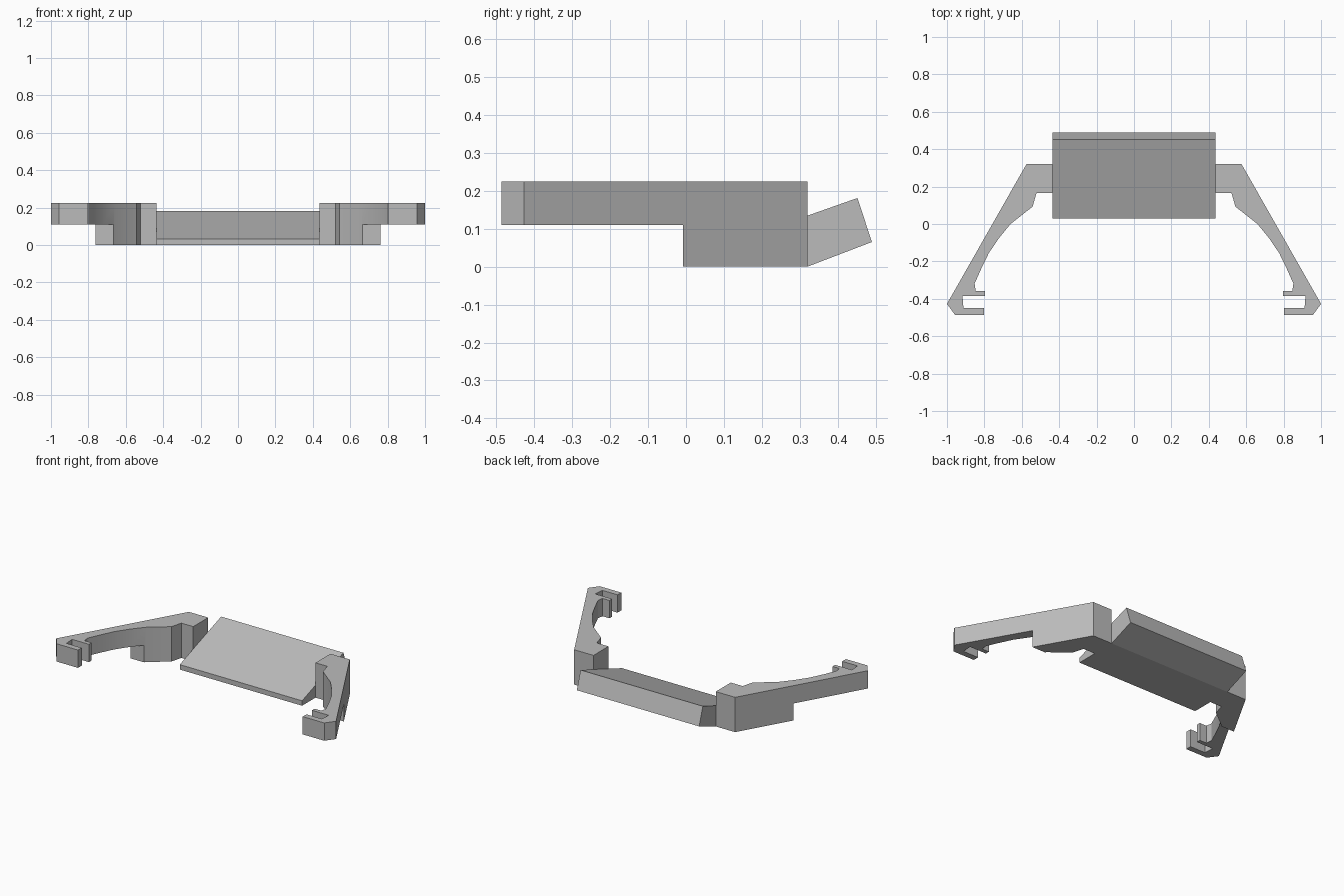
import bpy, bmesh
from mathutils import Matrix, Vector

cube = bpy.data.objects.get("Cube")
if cube:
    bpy.data.objects.remove(cube, do_unlink=True)

grey = bpy.data.materials.new("plain grey")
grey.use_nodes = True
GREY = (0.5, 0.5, 0.5, 1)
grey.diffuse_color = GREY
grey.node_tree.nodes["Principled BSDF"].inputs["Base Color"].default_value = GREY


def extrude(name, points, direction):
    """Closed prism from a flat outline."""
    bm = bmesh.new()
    face = bm.faces.new([bm.verts.new(p) for p in points])
    result = bmesh.ops.extrude_face_region(bm, geom=[face])
    moved = [v for v in result["geom"] if isinstance(v, bmesh.types.BMVert)]
    bmesh.ops.translate(bm, vec=Vector(direction), verts=moved)
    bmesh.ops.recalc_face_normals(bm, faces=bm.faces)
    mesh = bpy.data.meshes.new(name)
    bm.to_mesh(mesh)
    bm.free()
    mesh.materials.append(grey)
    obj = bpy.data.objects.new(name, mesh)
    bpy.context.collection.objects.link(obj)
    return obj


def activate(obj):
    bpy.ops.object.select_all(action='DESELECT')
    obj.select_set(True)
    bpy.context.view_layer.objects.active = obj


# Sloped centre plate: side profile (y, z) swept across x
HALF = 0.437
profile = [(0.03, 0), (0.32, 0), (0.49, 0.065), (0.452, 0.181), (0.03, 0.032)]
extrude("centre_plate", [(-HALF, y, z) for y, z in profile], (2 * HALF, 0, 0))

# Arm outline seen from above: root, outer edge, hooked tip, curved inner edge
outline = [
    (0.437, 0.32), (0.575, 0.32), (1, -0.427), (0.957, -0.486),
    (0.803, -0.486), (0.803, -0.448), (0.912, -0.448), (0.917, -0.384),
    (0.797, -0.384), (0.797, -0.357), (0.847, -0.357), (0.852, -0.318),
    (0.815, -0.235), (0.776, -0.155), (0.72, -0.073), (0.66, 0),
    (0.542, 0.093), (0.521, 0.167), (0.437, 0.167),
]
TOP, STEP, STEP_Y = 0.225, 0.11, -0.008

for name, side in (("left_arm", 1), ("right_arm", -1)):
    arm = extrude(name, [(side * x, y, 0) for x, y in outline], (0, 0, TOP))

    # Underside step: the outer part of the arm is thinner than its root
    low, high = -0.7, STEP_Y
    cutter = extrude("step_cutter", [(-2, low, -1), (2, low, -1),
                                     (2, high, -1), (-2, high, -1)], (0, 0, 1 + STEP))
    cutter.hide_render = True
    cut = arm.modifiers.new("step", 'BOOLEAN')
    cut.operation = 'DIFFERENCE'
    cut.solver = 'EXACT'
    cut.object = cutter
    activate(arm)
    bpy.ops.object.modifier_apply(modifier=cut.name)
    bpy.data.objects.remove(cutter, do_unlink=True)
    bpy.ops.object.shade_smooth_by_angle(angle=0.35)
